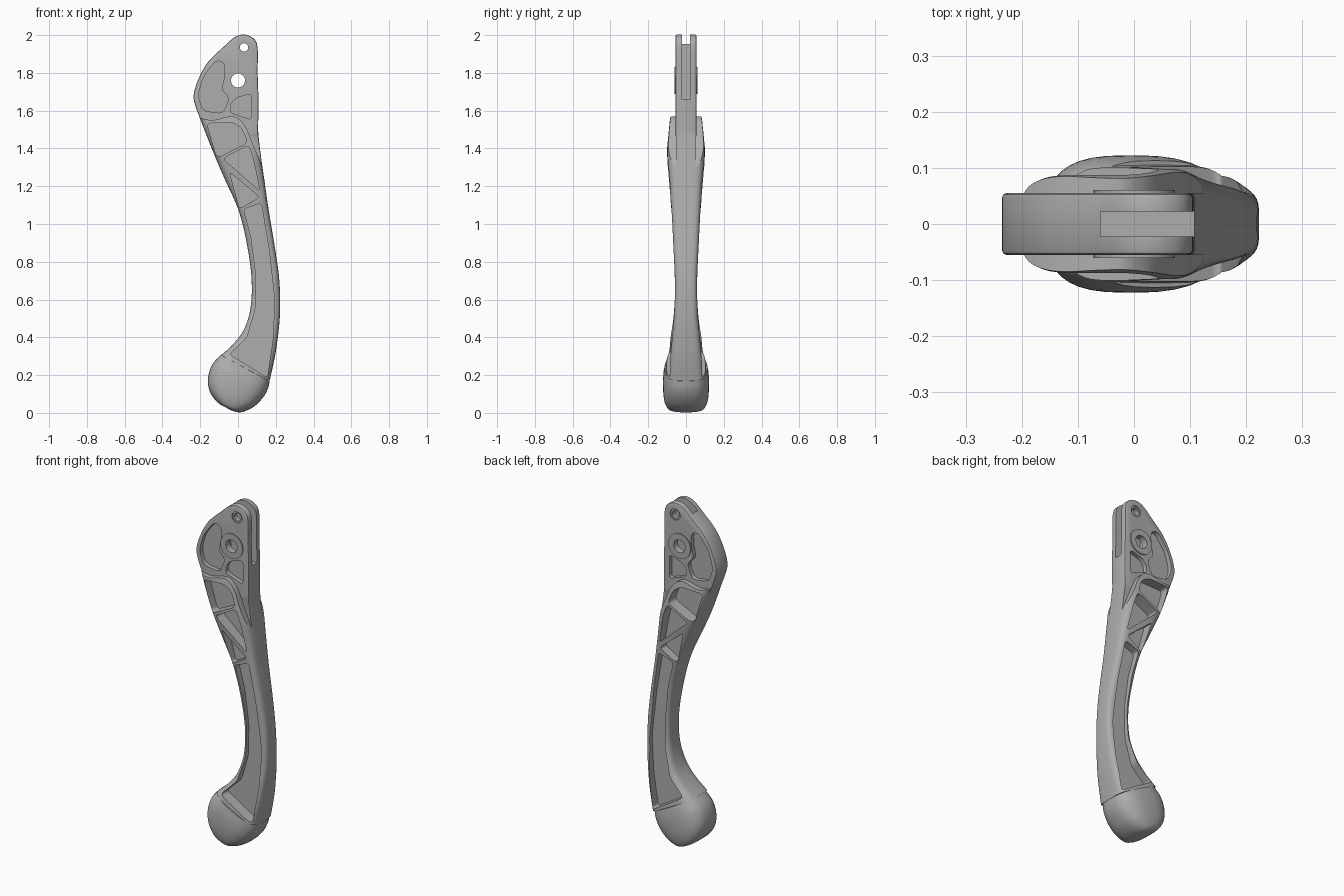
import bpy, bmesh, math
from mathutils import Vector

cube = bpy.data.objects.get("Cube")
if cube:
    bpy.data.objects.remove(cube)

metal = bpy.data.materials.new("satin_grey_metal")
metal.use_nodes = True
GREY = (0.42, 0.42, 0.42, 1)
metal.diffuse_color = GREY
metal.node_tree.nodes["Principled BSDF"].inputs["Base Color"].default_value = GREY


def make(name, bm):
    bmesh.ops.recalc_face_normals(bm, faces=bm.faces)
    me = bpy.data.meshes.new(name)
    bm.to_mesh(me)
    bm.free()
    me.materials.append(metal)
    ob = bpy.data.objects.new(name, me)
    bpy.context.collection.objects.link(ob)
    return ob


def spline(p, steps):
    """Catmull-Rom resampling of an open list of vectors."""
    out = []
    for i in range(len(p) - 1):
        a, b, c, d = p[max(i - 1, 0)], p[i], p[i + 1], p[min(i + 2, len(p) - 1)]
        for s in range(steps):
            t = s / steps
            out.append(b + (c - a) * (t / 2) + (2 * a - 5 * b + 4 * c - d) * (t * t / 2)
                       + (3 * b - a - 3 * c + d) * (t ** 3 / 2))
    return out + [p[-1]]


def rounded(points, radius, n=6):
    """Replace every corner of a closed outline with a short curve."""
    pts = [Vector(p) for p in points]
    out = []
    for i, p in enumerate(pts):
        da, db = pts[i - 1] - p, pts[(i + 1) % len(pts)] - p
        a = p + da.normalized() * min(radius, da.length * 0.45)
        b = p + db.normalized() * min(radius, db.length * 0.45)
        for k in range(n + 1):
            t = k / n
            out.append(a * (1 - t) ** 2 + p * (2 * t * (1 - t)) + b * t * t)
    return out


def prism(bm, outline, y0, y1):
    front = [bm.verts.new((p.x, y0, p.y)) for p in outline]
    back = [bm.verts.new((p.x, y1, p.y)) for p in outline]
    bm.faces.new(front)
    bm.faces.new(back[::-1])
    for i in range(len(front)):
        bm.faces.new((front[i - 1], front[i], back[i], back[i - 1]))


def pair(name, outline, floor):
    """Matching cutters on the front and back, leaving a web between them."""
    bm = bmesh.new()
    prism(bm, outline, floor, 0.25)
    prism(bm, outline, -0.25, -floor)
    return make(name, bm)


def disc(name, x, z, r, half):
    bm = bmesh.new()
    ring = [Vector((x + r * math.cos(a * math.tau / 40), z + r * math.sin(a * math.tau / 40)))
            for a in range(40)]
    prism(bm, ring, -half, half)
    return make(name, bm)


def loft(name, stations, power, steps=5, n=40):
    """Skin of superellipse sections: left x,z, right x,z and half thickness."""
    bm = bmesh.new()
    rings = []
    for lx, lz, rx, rz, half in spline([Vector(s) for s in stations], steps):
        ring = []
        for k in range(n):
            a = k * math.tau / n
            u = math.copysign(abs(math.cos(a)) ** (2 / power), math.cos(a))
            v = math.copysign(abs(math.sin(a)) ** (2 / power), math.sin(a))
            ring.append(bm.verts.new(((lx + rx + u * (rx - lx)) / 2, v * half,
                                      (lz + rz + u * (rz - lz)) / 2)))
        rings.append(ring)
    for r, q in zip(rings, rings[1:]):
        for k in range(n):
            bm.faces.new((r[k - 1], r[k], q[k], q[k - 1]))
    bm.faces.new(rings[0])
    bm.faces.new(rings[-1])
    return make(name, bm)


def smooth(ob, angle):
    bpy.ops.object.select_all(action='DESELECT')
    ob.select_set(True)
    bpy.context.view_layer.objects.active = ob
    bpy.ops.object.shade_smooth_by_angle(angle=math.radians(angle))


# Curved grip of the lever
lever = loft("lever_body", [
    (-.09, .305, .167, .17, .105), (-.02, .37, .19, .27, .092), (.037, .453, .206, .363, .08),
    (.069, .575, .222, .52, .064), (.07, .734, .219, .70, .06), (.042, .92, .196, .87, .068),
    (0, 1.08, .163, 1.07, .078), (-.07, 1.237, .14, 1.23, .09), (-.127, 1.37, .12, 1.37, .101),
    (-.19, 1.53, .106, 1.5, .09), (-.222, 1.62, .104, 1.62, .072)], 4.5)

# Flat pivot head
edge = [(.106, 1.46), (.108, 1.66), (.104, 1.8), (.104, 1.93), (.085, 1.98), (.035, 2.003),
        (-.016, 1.99), (-.074, 1.94), (-.159, 1.857), (-.21, 1.766), (-.234, 1.687),
        (-.228, 1.634), (-.19, 1.53), (-.16, 1.46)]
bm = bmesh.new()
prism(bm, spline([Vector(p) for p in edge], 5), -.055, .055)
head = make("pivot_head", bm)
bevel = head.modifiers.new("edge_round", 'BEVEL')
bevel.width, bevel.segments, bevel.angle_limit = .008, 2, math.radians(60)

# Stepped shoulder where the grip meets the head
shoulder = [(-.22, 1.565), (-.137, 1.55), (-.06, 1.567), (-.01, 1.565), (.037, 1.52),
            (.08, 1.42), (.13, 1.3)]
shoulder = spline([Vector(p) for p in shoulder], 5)
step = pair("shoulder_cutter", [Vector((-.4, 1.565))] + shoulder
            + [Vector((.4, 1.3)), Vector((.4, 1.8)), Vector((-.4, 1.8))], .054)
ops = [(step, 'DIFFERENCE'), (head, 'UNION')]

# Weight-saving pockets, each with its web half thickness
pockets = [
    (.03, .03, [(-.115, 1.868), (-.07, 1.85), (-.073, 1.766), (-.09, 1.71), (-.045, 1.67),
                (-.079, 1.585), (-.185, 1.6), (-.212, 1.68), (-.185, 1.776)]),
    (.03, .02, [(-.04, 1.633), (-.01, 1.668), (.07, 1.69), (.07, 1.552), (-.04, 1.59)]),
    (.03, .025, [(-.166, 1.533), (-.026, 1.538), (.022, 1.505), (.05, 1.43), (-.111, 1.35)]),
    (.03, .02, [(-.08, 1.346), (.054, 1.418), (.08, 1.35), (.116, 1.175)]),
    (.03, .02, [(-.045, 1.275), (.114, 1.143), (.008, 1.08)]),
    (.035, .02, [(.03, 1.078), (.123, 1.112), (.164, .866), (.194, .6), (.185, .39),
                 (.155, .188), (-.045, .31), (.048, .4), (.092, .549), (.095, .734), (.069, .93)]),
]
for floor, radius, outline in pockets:
    ops.append((pair("pocket_cutter", rounded(outline, radius), floor), 'DIFFERENCE'))

# Pivot boss, fork slot and pin holes
ops.append((disc("pivot_boss", 0, 1.76, .072, .061), 'UNION'))
bm = bmesh.new()
prism(bm, [Vector(p) for p in ((-.06, 1.66), (.3, 1.66), (.3, 2.1), (-.06, 2.1))], -.022, .022)
ops.append((make("slot_cutter", bm), 'DIFFERENCE'))
ops.append((disc("pivot_hole_cutter", 0, 1.76, .037, .3), 'DIFFERENCE'))
ops.append((disc("pin_hole_cutter", .032, 1.935, .022, .3), 'DIFFERENCE'))
rim = [Vector((.032 + .032 * math.cos(a * math.tau / 32), 1.935 + .032 * math.sin(a * math.tau / 32)))
       for a in range(32)]
ops.append((pair("pin_rim_cutter", rim, .048), 'DIFFERENCE'))

for tool, operation in ops:
    tool.hide_render = True
    mod = lever.modifiers.new(tool.name, 'BOOLEAN')
    mod.operation, mod.object, mod.solver = operation, tool, 'EXACT'
bpy.context.view_layer.update()
graph = bpy.context.evaluated_depsgraph_get()
baked = bpy.data.meshes.new_from_object(lever.evaluated_get(graph))
lever.modifiers.clear()
lever.data = baked
for tool, _ in ops:
    bpy.data.objects.remove(tool)
smooth(lever, 30)

# Rounded knob at the end of the grip
knob = loft("end_knob", [
    (-.092, .306, .168, .168, .113), (-.138, .253, .157, .125, .121), (-.159, .18, .13, .078, .122),
    (-.15, .115, .08, .03, .115), (-.118, .065, .015, .003, .098), (-.09, .042, -.035, .013, .07)],
    2.8)
smooth(knob, 40)
